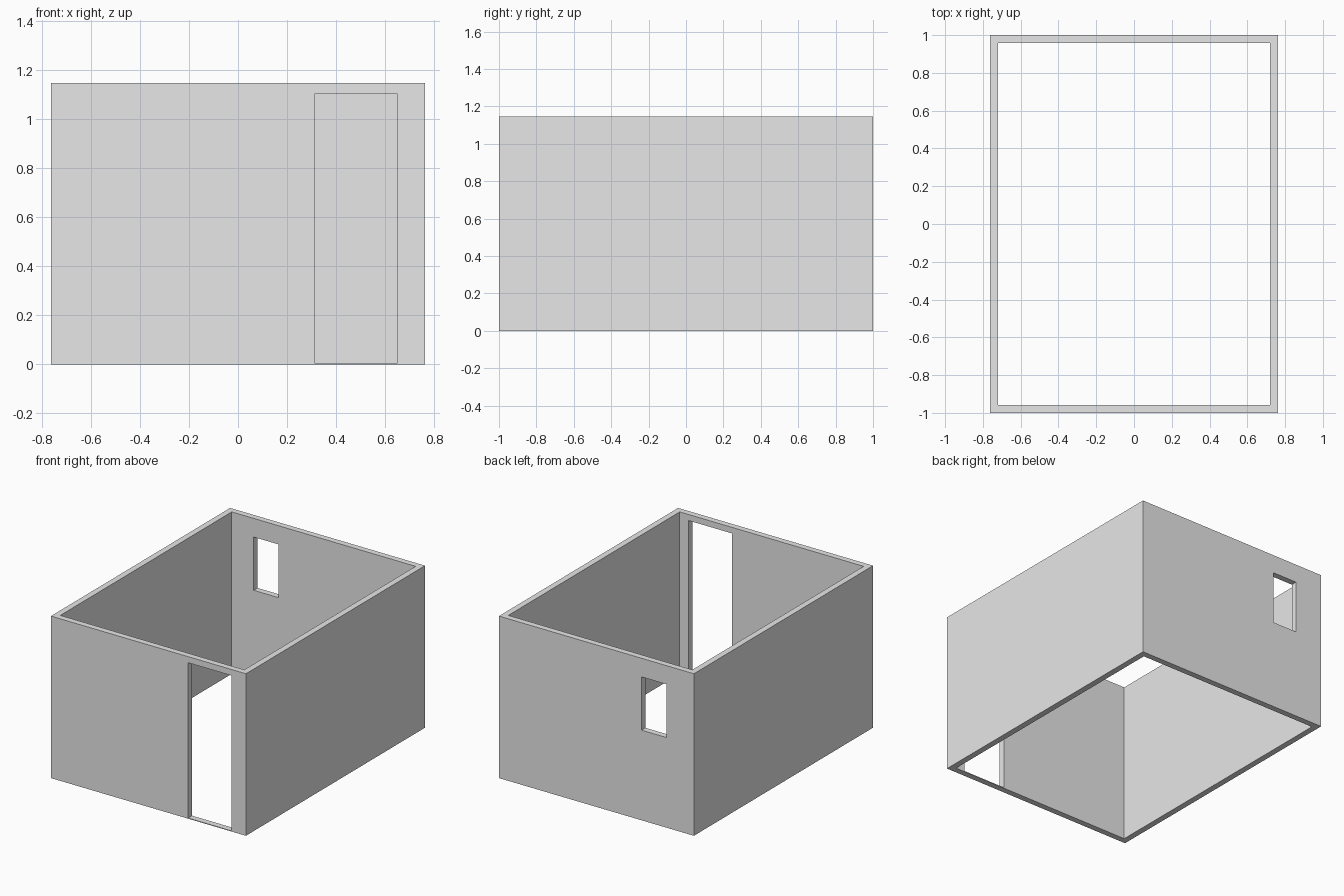
import bpy
import bmesh
from mathutils import Matrix, Vector

if "Cube" in bpy.data.objects:
    bpy.data.objects.remove(bpy.data.objects["Cube"], do_unlink=True)

HALF_X, HALF_Y, HEIGHT, WALL = 0.762, 1.0, 1.145, 0.043

# Single plain grey for every wall
grey = bpy.data.materials.new("wall_grey")
grey.use_nodes = True
colour = (0.8, 0.8, 0.8, 1)
grey.diffuse_color = colour
grey.node_tree.nodes["Principled BSDF"].inputs["Base Color"].default_value = colour


def box(name, low, high):
    """Box between two opposite corners."""
    low, high = Vector(low), Vector(high)
    bm = bmesh.new()
    place = Matrix.Translation((low + high) / 2) @ Matrix.Diagonal((*(high - low), 1))
    bmesh.ops.create_cube(bm, size=1, matrix=place)
    mesh = bpy.data.meshes.new(name)
    bm.to_mesh(mesh)
    bm.free()
    mesh.materials.append(grey)
    obj = bpy.data.objects.new(name, mesh)
    bpy.context.collection.objects.link(obj)
    return obj


# Solid block of the room
walls = box("room_walls", (-HALF_X, -HALF_Y, 0), (HALF_X, HALF_Y, HEIGHT))

# Open interior, doorway with a thin sill, and small rear window
inner_x, inner_y = HALF_X - WALL, HALF_Y - WALL
cutters = [
    box("interior_cutter", (-inner_x, -inner_y, -0.2), (inner_x, inner_y, HEIGHT + 0.2)),
    box("door_cutter", (0.311, -HALF_Y - 0.1, 0.005), (0.65, -0.8, 1.102)),
    box("window_cutter", (-0.548, 0.8, 0.637), (-0.353, HALF_Y + 0.1, 1.013)),
]
for cutter in cutters:
    cutter.hide_render = True
    cut = walls.modifiers.new(cutter.name, "BOOLEAN")
    cut.operation = "DIFFERENCE"
    cut.solver = "EXACT"
    cut.object = cutter

# Bake the cuts, then discard the cutters
bpy.context.view_layer.update()
result = bpy.data.meshes.new_from_object(
    walls.evaluated_get(bpy.context.evaluated_depsgraph_get()))
walls.modifiers.clear()
walls.data = result
for cutter in cutters:
    bpy.data.objects.remove(cutter, do_unlink=True)
